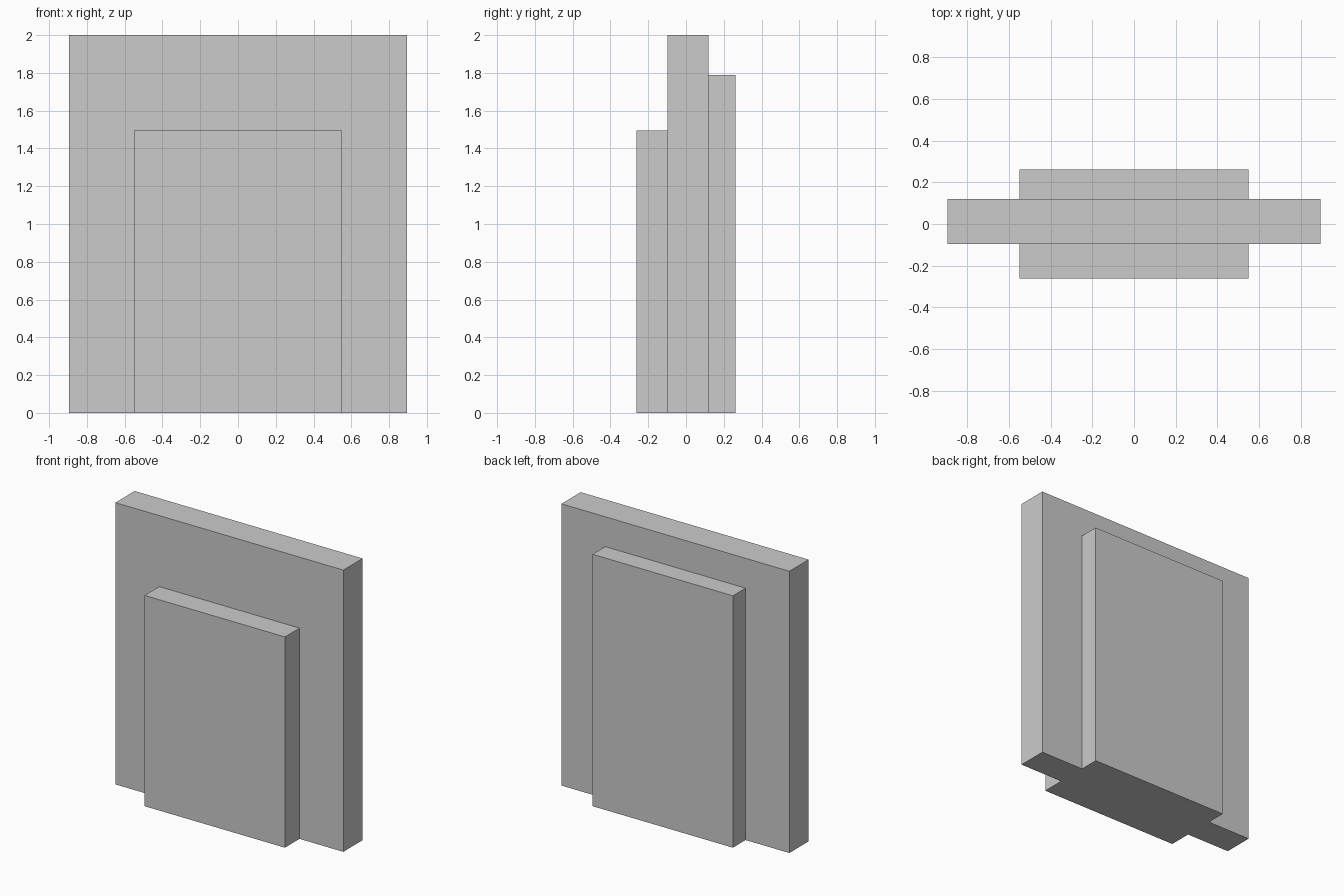
import bpy

if "Cube" in bpy.data.objects:
    bpy.data.objects.remove(bpy.data.objects["Cube"])


def box(name, half_width, y0, y1, height):
    """Flat-faced box standing on z = 0, centred on x = 0."""
    bpy.ops.mesh.primitive_cube_add(size=1)
    obj = bpy.context.object
    obj.name = obj.data.name = name
    for v in obj.data.vertices:
        v.co.x *= 2 * half_width
        v.co.y = y1 if v.co.y > 0 else y0
        v.co.z = height if v.co.z > 0 else 0.0
    return obj


# Main upright slab
slab = box("stepped_slab", 0.895, -0.097, 0.119, 2.0)

# Raised panels: shorter at the front, taller at the back (sunk in for a clean union)
panels = [
    box("front_panel", 0.551, -0.261, -0.02, 1.496),
    box("back_panel", 0.551, 0.04, 0.261, 1.788),
]

# Fuse the panels into the slab so no hidden inner faces remain
bpy.ops.object.select_all(action="DESELECT")
slab.select_set(True)
bpy.context.view_layer.objects.active = slab
for panel in panels:
    mod = slab.modifiers.new("fuse", "BOOLEAN")
    mod.operation = "UNION"
    mod.solver = "EXACT"
    mod.object = panel
    bpy.ops.object.modifier_apply(modifier=mod.name)
    bpy.data.objects.remove(panel)
